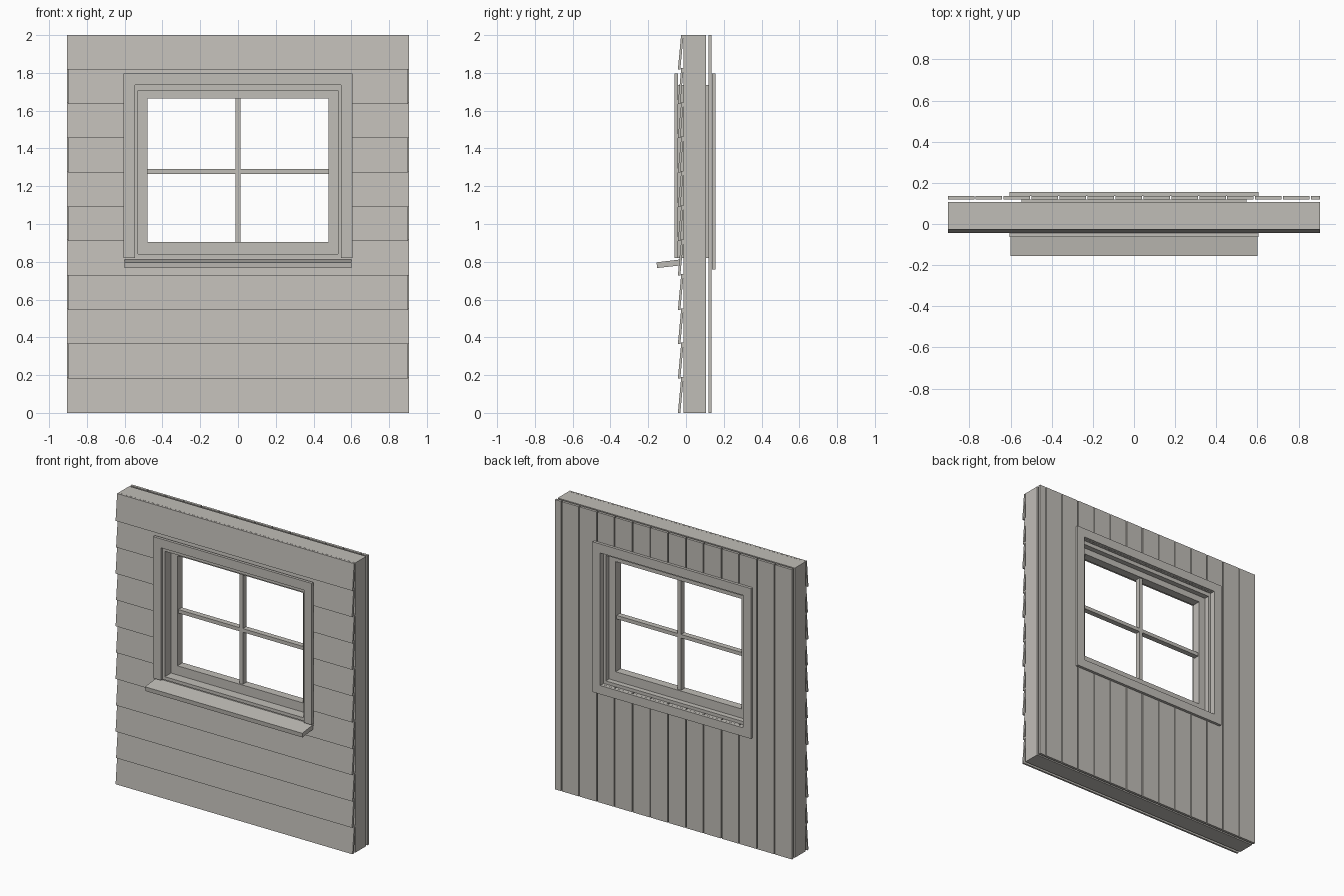
import bpy, bmesh
from mathutils import Vector

if "Cube" in bpy.data.objects:
    bpy.data.objects.remove(bpy.data.objects["Cube"])

grey = bpy.data.materials.new("warm grey")
grey.diffuse_color = (0.53, 0.51, 0.475, 1)
grey.use_nodes = True
grey.node_tree.nodes["Principled BSDF"].inputs["Base Color"].default_value = grey.diffuse_color

W, H = 0.905, 2.0                       # half width and height of the wall
OX, OZ0, OZ1 = 0.546, 0.82, 1.735       # window opening


def finish(name, bm):
    bmesh.ops.recalc_face_normals(bm, faces=bm.faces)
    me = bpy.data.meshes.new(name)
    bm.to_mesh(me)
    bm.free()
    me.materials.append(grey)
    ob = bpy.data.objects.new(name, me)
    bpy.context.collection.objects.link(ob)
    return ob


def add_prism(bm, outline, axis, a, b):
    """Extrude a closed outline from a to b along an axis (0 = x, 1 = y)."""
    def point(p, t):
        return Vector((t, *p)) if axis == 0 else Vector((p[0], t, p[1]))
    lo = [bm.verts.new(point(p, a)) for p in outline]
    hi = [bm.verts.new(point(p, b)) for p in outline]
    bm.faces.new(lo)
    bm.faces.new(hi)
    n = len(outline)
    for i in range(n):
        j = (i + 1) % n
        bm.faces.new((lo[i], lo[j], hi[j], hi[i]))


def rect(x0, x1, z0, z1):
    return [(x0, z0), (x1, z0), (x1, z1), (x0, z1)]


def add_box(bm, x0, x1, y0, y1, z0, z1):
    add_prism(bm, rect(x0, x1, z0, z1), 1, y0, y1)


def frame(name, outer, inner, y0, y1):
    """Rectangular ring given as (half width, bottom, top)."""
    bm = bmesh.new()
    loops = [[bm.verts.new((x, y, z)) for x, z in rect(-r[0], r[0], r[1], r[2])]
             for r, y in ((outer, y0), (inner, y0), (inner, y1), (outer, y1))]
    for k in range(4):
        a, b = loops[k], loops[(k + 1) % 4]
        for i in range(4):
            j = (i + 1) % 4
            bm.faces.new((a[i], a[j], b[j], b[i]))
    return finish(name, bm)


# Wall core with its window opening
frame("wall_core", (W, 0, H), (OX, OZ0, OZ1), -0.012, 0.106)

# Overlapping horizontal cladding, each row leaning out at its lower edge
ROWS = 11
pitch = H / ROWS
for i in range(ROWS):
    bm = bmesh.new()
    z0, z1 = i * pitch, min((i + 1) * pitch + 0.008, H)
    w = W if i % 2 == 0 else W - 0.004
    cuts = [z0] + [c for c in (OZ0, OZ1) if z0 < c < z1] + [z1]
    for a, b in zip(cuts, cuts[1:]):
        ya = -0.043 + 0.017 * (a - z0) / pitch
        yb = -0.043 + 0.017 * (b - z0) / pitch
        profile = [(ya, a), (ya + 0.013, a), (yb + 0.013, b), (yb, b)]
        if OZ0 <= (a + b) / 2 <= OZ1:
            spans = [(-w, -OX), (OX, w)]
        else:
            spans = [(-w, w)]
        for x0, x1 in spans:
            add_prism(bm, profile, 0, x0, x1)
    finish(f"cladding_board_{i + 1}", bm)

# Vertical inner boards, cut around the opening
step, gap, x, n = 0.1358, 0.007, -W, 0
while x < W - 0.01:
    n += 1
    x1 = min(x + step - gap, W)
    bm = bmesh.new()
    cuts = [x] + [c for c in (-OX, OX) if x < c < x1] + [x1]
    for a, b in zip(cuts, cuts[1:]):
        if abs((a + b) / 2) < OX:
            add_box(bm, a, b, 0.118, 0.136, 0, OZ0)
            add_box(bm, a, b, 0.118, 0.136, OZ1, H)
        else:
            add_box(bm, a, b, 0.118, 0.136, 0, H)
    finish(f"inner_board_{n}", bm)
    x += step

# Window lining and sash
frame("window_lining", (OX, OZ0, OZ1), (0.529, 0.842, 1.708), -0.042, 0.118)
frame("window_sash", (0.529, 0.842, 1.708), (0.48, 0.905, 1.665), 0.025, 0.082)

# Glazing bars
bm = bmesh.new()
add_box(bm, -0.013, 0.013, 0.034, 0.072, 0.905, 1.665)
finish("upright_glazing_bar", bm)
bm = bmesh.new()
for s in (-1, 1):
    add_box(bm, min(s * 0.013, s * 0.48), max(s * 0.013, s * 0.48),
            0.034, 0.072, 1.265, 1.29)
finish("cross_glazing_bars", bm)

# Outer trim on three sides
bm = bmesh.new()
T, TZ = 0.605, 1.797
add_prism(bm, [(-T, OZ0), (-OX, OZ0), (-OX, OZ1), (OX, OZ1),
               (OX, OZ0), (T, OZ0), (T, TZ), (-T, TZ)], 1, -0.062, -0.042)
finish("outer_trim", bm)

# Inner trim on four sides
frame("inner_trim", (T, 0.76, TZ), (OX, OZ0, OZ1), 0.137, 0.156)

# Sloping outer sill
bm = bmesh.new()
add_prism(bm, [(-0.156, 0.797), (-0.153, 0.767), (-0.028, 0.781), (-0.031, 0.812)],
          0, -0.6, 0.6)
finish("window_sill", bm)
